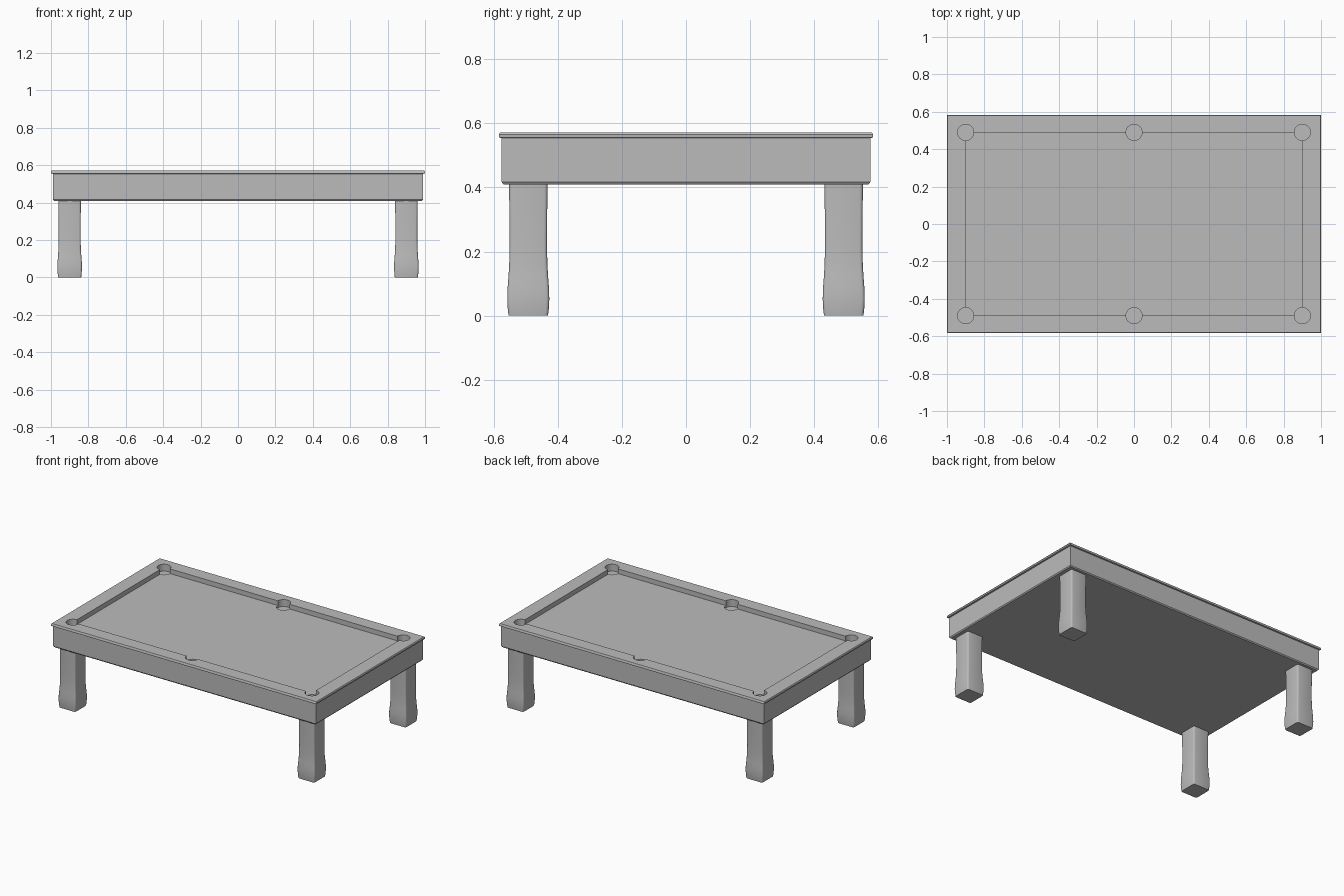
import bpy, bmesh, math

if "Cube" in bpy.data.objects:
    bpy.data.objects.remove(bpy.data.objects["Cube"])

grey = bpy.data.materials.new("plain_grey")
grey.diffuse_color = (0.5, 0.5, 0.5, 1)
grey.use_nodes = True
grey.node_tree.nodes["Principled BSDF"].inputs["Base Color"].default_value = grey.diffuse_color


def loft(name, rings, cx=0, cy=0):
    """Closed rectangular loft; rings are (half_x, half_y, z) from bottom to top."""
    bm = bmesh.new()
    loops = [[bm.verts.new((cx + sx * hx, cy + sy * hy, z))
              for sx, sy in ((-1, -1), (1, -1), (1, 1), (-1, 1))] for hx, hy, z in rings]
    for a, b in zip(loops, loops[1:]):
        for i in range(4):
            j = (i + 1) % 4
            bm.faces.new((a[i], a[j], b[j], b[i]))
    bm.faces.new(loops[0][::-1])
    bm.faces.new(loops[-1])
    me = bpy.data.meshes.new(name)
    bm.to_mesh(me)
    bm.free()
    me.materials.append(grey)
    ob = bpy.data.objects.new(name, me)
    bpy.context.collection.objects.link(ob)
    return ob


def activate(ob):
    bpy.ops.object.select_all(action='DESELECT')
    ob.select_set(True)
    bpy.context.view_layer.objects.active = ob


def cut(ob, cutter):
    activate(ob)
    m = ob.modifiers.new("cut", 'BOOLEAN')
    m.operation, m.solver, m.object = 'DIFFERENCE', 'EXACT', cutter
    bpy.ops.object.modifier_apply(modifier=m.name)
    bpy.data.objects.remove(cutter)


# Table body with overhanging rail cap
body = loft("table_body", [
    (0.984, 0.570, 0.410), (0.989, 0.575, 0.417), (0.989, 0.575, 0.554),
    (0.999, 0.584, 0.556), (1.000, 0.584, 0.565), (0.996, 0.580, 0.572)])

# Recessed playing surface
cut(body, loft("field_cutter", [(0.9, 0.49, 0.54), (0.9, 0.49, 0.7)]))

# Six round pockets, a little deeper than the playing surface
for x in (-0.9, 0, 0.9):
    for y in (-0.49, 0.49):
        bpy.ops.mesh.primitive_cylinder_add(vertices=32, radius=0.043, depth=0.2,
                                            location=(x, y, 0.625))
        cutter = bpy.context.object
        cutter.data.materials.append(grey)
        cut(body, cutter)
activate(body)
bpy.ops.object.shade_smooth_by_angle(angle=math.radians(30))

# Four square legs with swelling feet
profile = [(0.0615, 0), (0.064, 0.02), (0.0655, 0.05), (0.065, 0.08), (0.062, 0.12),
           (0.0595, 0.16), (0.0585, 0.22), (0.059, 0.32), (0.060, 0.415)]
for fx, x in (("left", -0.9), ("right", 0.9)):
    for fy, y in (("front", -0.492), ("back", 0.492)):
        leg = loft(f"{fy}_{fx}_leg", [(h, h, z) for h, z in profile], x, y)
        # soften the upright corners
        bm = bmesh.new()
        bm.from_mesh(leg.data)
        up = [e for e in bm.edges if abs(e.verts[0].co.z - e.verts[1].co.z) > 0.005]
        bmesh.ops.bevel(bm, geom=up, offset=0.01, segments=3, profile=0.5, affect='EDGES')
        bm.to_mesh(leg.data)
        bm.free()
        activate(leg)
        bpy.ops.object.shade_smooth_by_angle(angle=math.radians(40))
